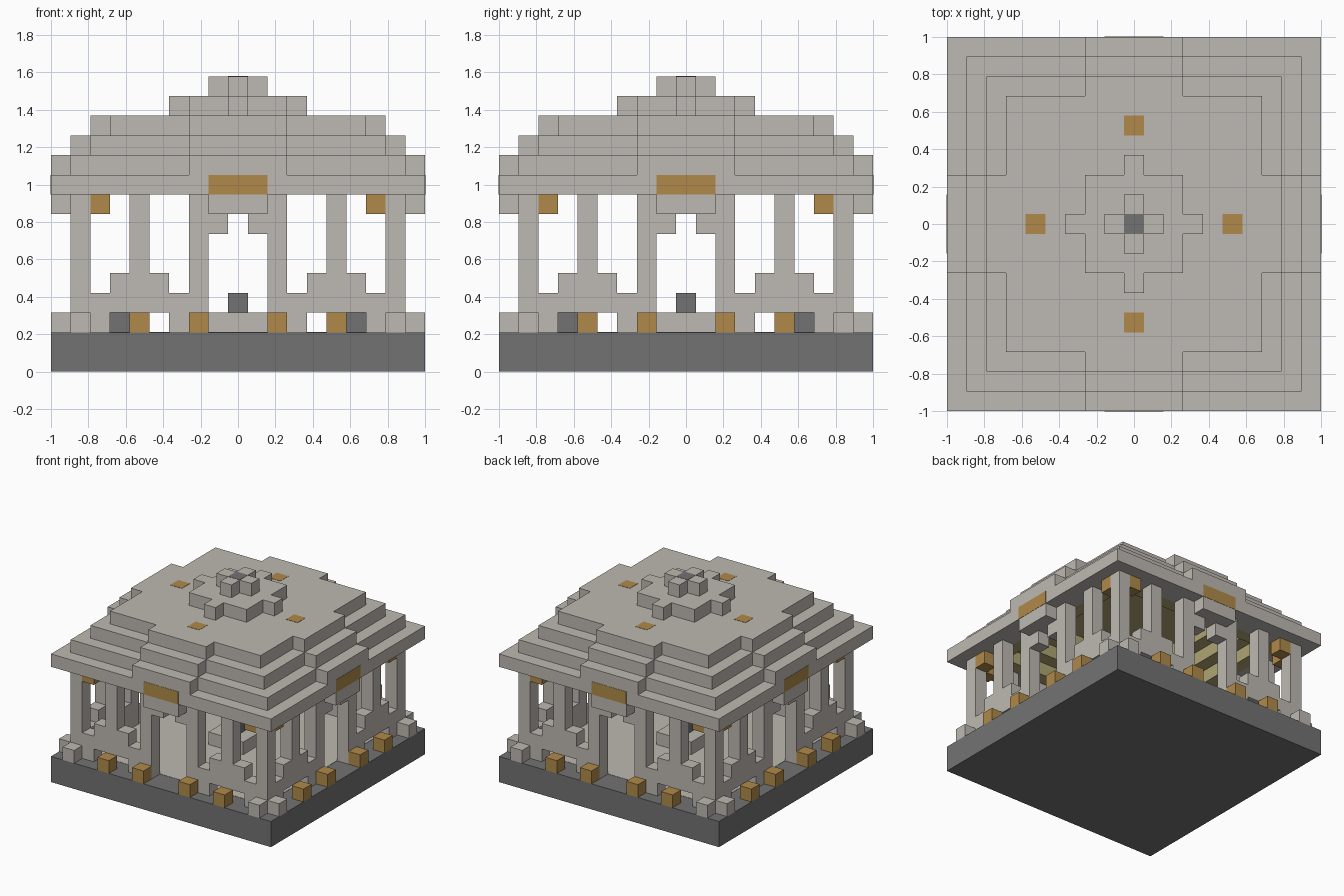
import bpy, bmesh
from mathutils import Matrix

cube = bpy.data.objects.get("Cube")
if cube:
    bpy.data.objects.remove(cube, do_unlink=True)

U = 2 / 19  # one block of the pavilion


def material(name, r, g, b):
    m = bpy.data.materials.new(name)
    m.use_nodes = True
    m.diffuse_color = (r, g, b, 1)
    m.node_tree.nodes["Principled BSDF"].inputs["Base Color"].default_value = (r, g, b, 1)
    return m


STONE = material("pale stone", 0.515, 0.485, 0.445)
DARK = material("dark grey stone", 0.171, 0.171, 0.171)
GOLD = material("gold", 0.434, 0.254, 0.069)
SAND = material("sand lining", 0.43, 0.376, 0.171)


def build(name, mat, boxes, turns=1):
    """Boxes (x0, x1, y0, y1, z0, z1) in blocks, repeated by quarter turns."""
    bm = bmesh.new()
    for t in range(turns):
        spin = Matrix.Rotation(t * 1.5707963268, 4, 'Z')
        for x0, x1, y0, y1, z0, z1 in boxes:
            mid = Matrix.Translation(((x0 + x1) / 2, (y0 + y1) / 2, (z0 + z1) / 2))
            size = Matrix.Diagonal((x1 - x0, y1 - y0, z1 - z0, 1))
            bmesh.ops.create_cube(bm, size=1, matrix=Matrix.Scale(U, 4) @ spin @ mid @ size)
    mesh = bpy.data.meshes.new(name)
    bm.to_mesh(mesh)
    bm.free()
    mesh.materials.append(mat)
    obj = bpy.data.objects.new(name, mesh)
    bpy.context.collection.objects.link(obj)
    return obj


def block(x, y, z):
    return (x - .5, x + .5, y - .5, y + .5, z, z + 1)


def both(boxes):
    """Add the left-right mirror of each box."""
    return boxes + [(-b[1], -b[0]) + b[2:] for b in boxes]


def ring(outer, inner, z):
    """One side of a square ring; four turns close it."""
    return [(-outer, inner, -outer, -inner, z, z + 1)]


def tier(name, half, arm, z, inner=0):
    """Square roof step with a projecting bay on each side."""
    build(name, STONE, ring(half, inner, z) + [(-arm, arm, -half - 1, -half, z, z + 1)], 4)


# Base and floor
build("base", DARK, [(-9.5, 9.5, -9.5, 9.5, 0, 2)])
build("interior_floor", STONE, [(-7.5, 7.5, -7.5, 7.5, 1.98, 2.02)])
build("altar_plinth", STONE, [(-1.5, 1.5, -1.5, 1.5, 2, 3)])
build("altar_block", DARK, [block(0, 0, 3)])
build("interior_corner_blocks", DARK, [block(6, -6, 2)], 4)

# Walls, columns and doorways on all four sides
build("corner_columns", STONE, [(7.5, 8.5, -8.5, -7.5, 2, 9)], 4)
build("door_columns", STONE, both([(1.5, 2.5, -8.5, -7.5, 2, 9)]), 4)
build("window_columns", STONE, both([(4.5, 5.5, -8.5, -7.5, 5, 9)]), 4)
build("low_walls", STONE, both([
    block(3, -8, 2), block(7, -8, 2),
    (2.5, 7.5, -8.5, -7.5, 3, 4),
    (3.5, 6.5, -8.5, -7.5, 4, 5)]), 4)
build("door_lintels", STONE, [(-1.5, 1.5, -8.5, -7.5, 8, 9)] + both([block(1, -8, 7)]), 4)
build("door_canopies", STONE, [(-1.5, 1.5, -9.5, -8.5, 8, 9)], 4)

# Small blocks around the edge and under the eaves
build("corner_kerb_blocks", STONE, both([block(8, -9, 2)]), 4)
build("gold_lamps", GOLD, both([block(2, -9, 2), block(5, -9, 2)]), 4)
build("gold_eave_blocks", GOLD, both([block(7, -8, 8)]), 4)

# Stepped roof, hollow below
build("eave_slab", STONE, ring(9.5, 7.5, 9), 4)
tier("roof_step_lower", 8.5, 2.5, 10, 6.5)
tier("roof_step_middle", 7.5, 2.5, 11, 5.5)
tier("roof_step_upper", 6.5, 2.5, 12)
tier("crown_lower", 2.5, .5, 13)
tier("crown_upper", .5, .5, 14)

# Stepped lining inside the roof
build("vault_lining", SAND, [b for i in range(3) for b in ring(7.5 - i, 6.5 - i, 9 + i)], 4)
build("vault_ceiling", SAND, [(-4.5, 4.5, -4.5, 4.5, 11.96, 12.02)])

# Flush inlays
build("fascia_panels", GOLD, [(-1.5, 1.5, -9.52, -9.48, 9, 10)], 4)
build("roof_inlays", GOLD, [(-.5, .5, -5.5, -4.5, 12.98, 13.02)], 4)
build("crown_inlay", DARK, [(-.5, .5, -.5, .5, 14.98, 15.02)])
